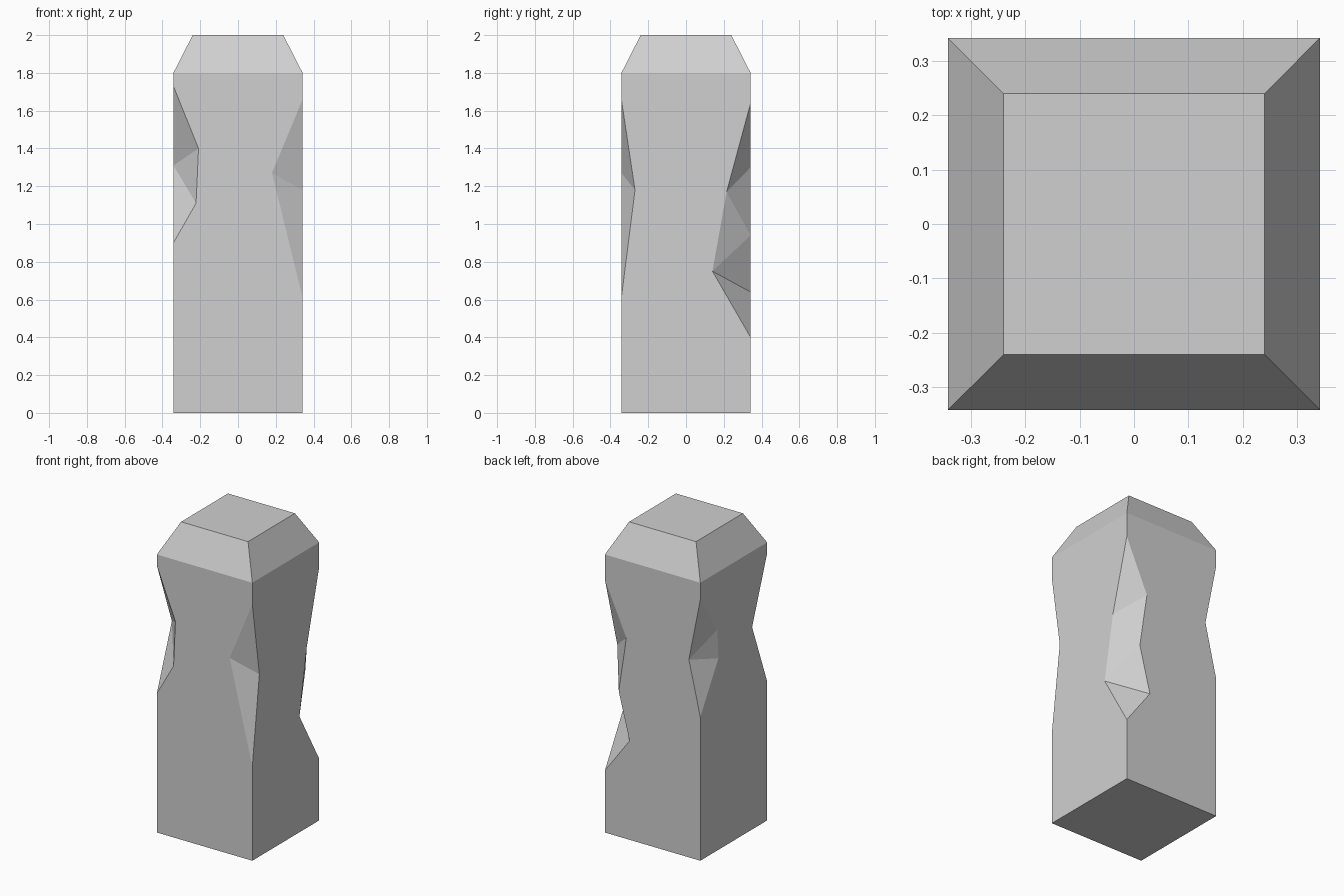
import bpy
import bmesh

cube = bpy.data.objects.get("Cube")
if cube:
    bpy.data.objects.remove(cube, do_unlink=True)

HALF, CAP_HALF = 0.342, 0.24
SHOULDER, HEIGHT = 1.8, 2.0

# Chipped corners, in order around the post. Chip points are (inset from corner, z),
# listed downwards: "x" on the side wall, "y" on the front or back wall.
CORNERS = [
    dict(sign=(-1, -1), top=1.73, low=0.90, x=[(0.154, 1.31)], y=[(0.133, 1.40), (0.12, 1.11)]),
    dict(sign=(1, -1), top=1.66, low=0.61, x=[(0.072, 1.18)], y=[(0.162, 1.27)]),
    dict(sign=(1, 1), top=1.64, low=0.40, x=[(0.127, 1.17), (0.202, 0.75)],
         y=[(0.154, 1.30), (0.10, 0.94), (0.177, 0.64)]),
    dict(sign=(-1, 1), top=1.69, low=0.93, x=[(0.174, 1.43), (0.185, 1.24)], y=[(0.082, 1.28)]),
]

stone = bpy.data.materials.new("grey stone")
stone.use_nodes = True
grey = (0.63, 0.63, 0.63, 1)
stone.diffuse_color = grey
stone.node_tree.nodes["Principled BSDF"].inputs["Base Color"].default_value = grey

bm = bmesh.new()


def chip_facets(top, a, b, low):
    """Zip two chains of chip points together with triangles."""
    i = j = 0
    bm.faces.new((top, a[0], b[0]))
    while i < len(a) - 1 or j < len(b) - 1:
        next_a = a[i + 1].co.z if i < len(a) - 1 else -1
        next_b = b[j + 1].co.z if j < len(b) - 1 else -1
        if next_a > next_b:
            bm.faces.new((a[i], b[j], a[i + 1]))
            i += 1
        else:
            bm.faces.new((a[i], b[j], b[j + 1]))
            j += 1
    bm.faces.new((a[i], b[j], low))


# Corner edges and their chips
caps, shoulders, feet, chains = [], [], [], []
for c in CORNERS:
    sx, sy = c["sign"]
    X, Y = sx * HALF, sy * HALF
    new = bm.verts.new
    cap = new((sx * CAP_HALF, sy * CAP_HALF, HEIGHT))
    shoulder, foot = new((X, Y, SHOULDER)), new((X, Y, 0))
    top, low = new((X, Y, c["top"])), new((X, Y, c["low"]))
    on_x = [new((X, Y - sy * t, z)) for t, z in c["x"]]
    on_y = [new((X - sx * t, Y, z)) for t, z in c["y"]]
    chip_facets(top, on_x, on_y, low)
    caps.append(cap)
    shoulders.append(shoulder)
    feet.append(foot)
    chains.append({"x": [shoulder, top, *on_x, low, foot],
                   "y": [shoulder, top, *on_y, low, foot]})

# Walls and sloping shoulders
for i in range(4):
    j = (i + 1) % 4
    wall = "yx"[i % 2]
    bm.faces.new(chains[i][wall] + chains[j][wall][::-1])
    bm.faces.new((shoulders[i], shoulders[j], caps[j], caps[i]))

# Flat top and base
bm.faces.new(caps)
bm.faces.new(feet)
bmesh.ops.recalc_face_normals(bm, faces=bm.faces)

mesh = bpy.data.meshes.new("stone_post")
bm.to_mesh(mesh)
bm.free()
mesh.materials.append(stone)
post = bpy.data.objects.new("stone_post", mesh)
bpy.context.collection.objects.link(post)
